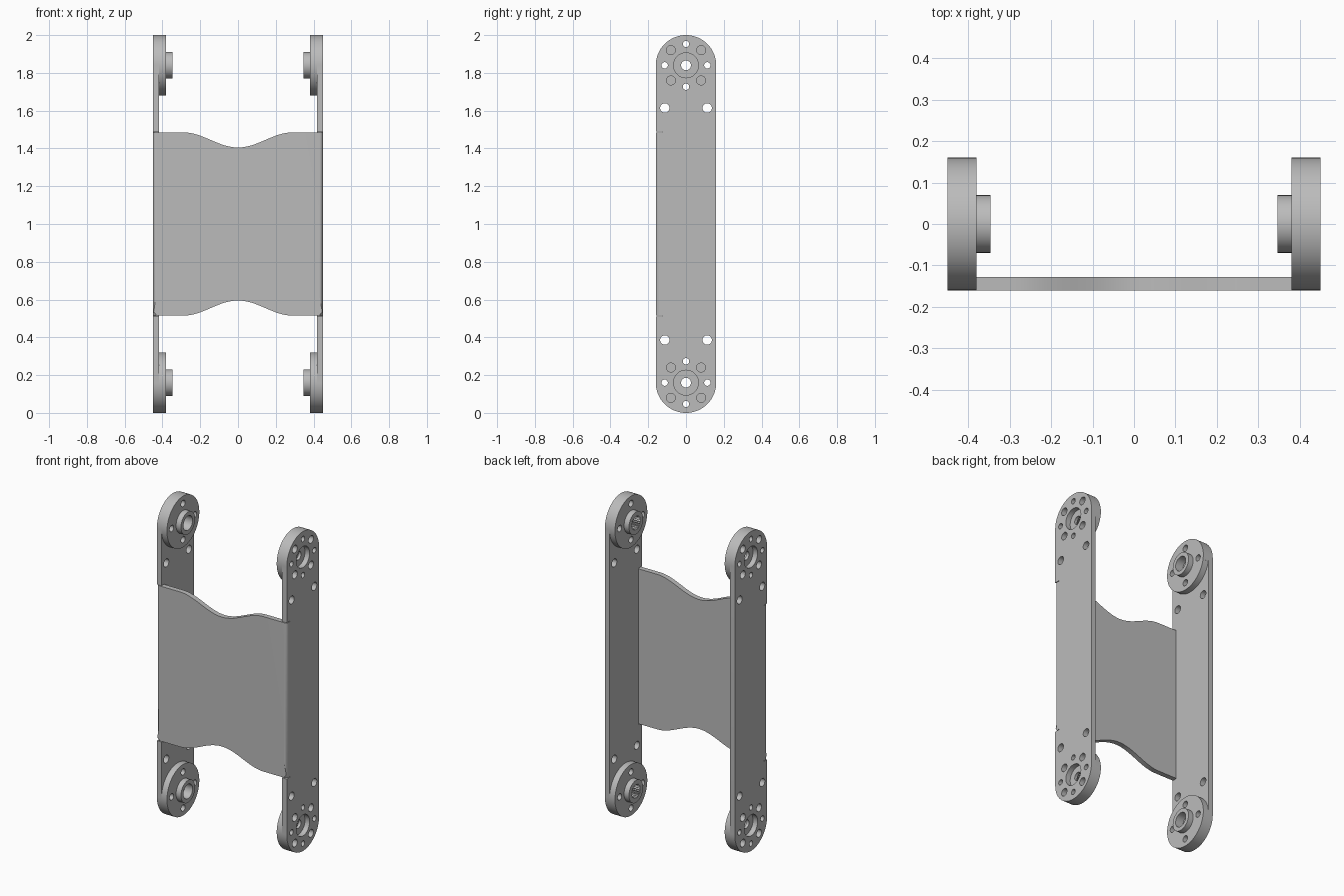
import bpy, bmesh
from math import sin, cos, pi
from mathutils import Matrix

cube = bpy.data.objects.get("Cube")
if cube:
    bpy.data.objects.remove(cube, do_unlink=True)

metal = bpy.data.materials.new("grey_metal")
metal.use_nodes = True
GREY = (0.5, 0.5, 0.5, 1)
metal.diffuse_color = GREY
metal.node_tree.nodes["Principled BSDF"].inputs["Base Color"].default_value = GREY

R = 0.16                # end radius of the side plates
ENDS = (R, 2 - R)       # heights of the two pivots
WEB_LOW, WEB_HIGH = 0.515, 1.485
THICK = 0.032


def circle(u, v, r, n=32):
    return [(u + r * cos(2 * pi * i / n), v + r * sin(2 * pi * i / n)) for i in range(n)]


def cross(v, d, r):
    """Four holes on the axes around a pivot."""
    return [circle(a, v + b, r, 20) for a, b in ((d, 0), (-d, 0), (0, d), (0, -d))]


def sheet(name, outlines, low, high, rotation):
    """Extrude a filled outline with holes along its normal."""
    curve = bpy.data.curves.new(name, "CURVE")
    curve.dimensions = "2D"
    curve.fill_mode = "BOTH"
    curve.extrude = (high - low) / 2
    for points in outlines:
        spline = curve.splines.new("POLY")
        spline.points.add(len(points) - 1)
        for p, (u, v) in zip(spline.points, points):
            p.co = (u, v, 0, 1)
        spline.use_cyclic_u = True
    temp = bpy.data.objects.new(name + "_outline", curve)
    bpy.context.collection.objects.link(temp)
    bpy.context.view_layer.update()
    graph = bpy.context.evaluated_depsgraph_get()
    mesh = bpy.data.meshes.new_from_object(temp.evaluated_get(graph))
    bpy.data.objects.remove(temp, do_unlink=True)
    bm = bmesh.new()
    bm.from_mesh(mesh)
    bmesh.ops.transform(bm, verts=bm.verts,
                        matrix=rotation @ Matrix.Translation((0, 0, (low + high) / 2)))
    bmesh.ops.remove_doubles(bm, verts=bm.verts, dist=0.00005)
    bmesh.ops.recalc_face_normals(bm, faces=bm.faces)
    bm.to_mesh(mesh)
    bm.free()
    mesh.name = name
    mesh.materials.clear()
    mesh.materials.append(metal)
    obj = bpy.data.objects.new(name, mesh)
    bpy.context.collection.objects.link(obj)
    bpy.ops.object.select_all(action="DESELECT")
    obj.select_set(True)
    bpy.context.view_layer.objects.active = obj
    bpy.ops.object.shade_smooth_by_angle(angle=pi / 6)
    return obj


# outline (u, v) becomes (y, z), thickness runs along x
SIDEWAYS = Matrix(((0, 0, 1, 0), (1, 0, 0, 0), (0, 1, 0, 0), (0, 0, 0, 1)))
# outline (u, v) becomes (x, z), thickness runs along -y
FORWARD = Matrix.Rotation(pi / 2, 4, "X")

# side plate outline: rounded ends, with the front edge cut back for the web
SLIT = 0.004
plate = [(R * cos(pi * i / 32), ENDS[1] + R * sin(pi * i / 32)) for i in range(33)]
plate += [(-R, WEB_HIGH + SLIT), (THICK - R, WEB_HIGH + SLIT),
          (THICK - R, WEB_LOW - SLIT), (-R, WEB_LOW - SLIT)]
plate += [(-R * cos(pi * i / 32), ENDS[0] - R * sin(pi * i / 32)) for i in range(33)]

plate_holes = []
for z, inward in zip(ENDS, (1, -1)):
    plate_holes.append(circle(0, z, 0.066))
    plate_holes += cross(z, 0.113, 0.017)
    plate_holes += [circle(a * 0.08, z + b * 0.08, 0.024, 24) for a in (-1, 1) for b in (-1, 1)]
    plate_holes += [circle(a * 0.112, z + inward * 0.226, 0.025, 24) for a in (-1, 1)]

for side, sign in (("left", 1), ("right", -1)):
    place = Matrix.Scale(sign, 4, (1, 0, 0)) @ SIDEWAYS
    sheet(side + "_side_plate", [plate] + plate_holes, 0.418, 0.45, place)
    for level, z in zip(("lower", "upper"), ENDS):
        name = f"{side}_{level}_horn"
        # round horn: floor with a screw hole, then a ring around the hub
        sheet(name + "_base", [circle(0, z, R, 64), circle(0, z, 0.026)]
              + cross(z, 0.113, 0.02), 0.4, 0.418, place)
        sheet(name + "_ring", [circle(0, z, R, 64), circle(0, z, 0.07)]
              + cross(z, 0.113, 0.02), 0.38, 0.4, place)
        # hub with a toothed bore on the driven side, a plain one on the other
        bore = circle(0, z, 0.045)
        if sign > 0:
            bore = [(r * cos(pi * i / 24), z + r * sin(pi * i / 24))
                    for i in range(48) for r in ((0.045, 0.038)[i % 2],)]
        sheet(name + "_hub", [circle(0, z, 0.07), bore], 0.346, 0.4, place)


# front web with a wavy dip in its top and bottom edges
def dip(x):
    return 0.04 * (1 + cos(pi * x / 0.29))


xs = [0.29 * (i / 16 - 1) for i in range(33)]
web = [(-0.45, WEB_HIGH)] + [(x, WEB_HIGH - dip(x)) for x in xs] + [(0.45, WEB_HIGH)]
web += [(0.45, WEB_LOW)] + [(x, WEB_LOW + dip(x)) for x in reversed(xs)] + [(-0.45, WEB_LOW)]
front_web = sheet("front_web", [web], R - THICK, R, FORWARD)

# rounded bends where the web meets the side plates
bm = bmesh.new()
bm.from_mesh(front_web.data)
bends = [e for e in bm.edges
         if all(abs(v.co.x) > 0.449 and v.co.y < 0.001 - R for v in e.verts)]
bmesh.ops.bevel(bm, geom=bends, offset=0.018, segments=5, profile=0.5, affect="EDGES")
bm.to_mesh(front_web.data)
bm.free()
bpy.ops.object.shade_smooth_by_angle(angle=pi / 6)
